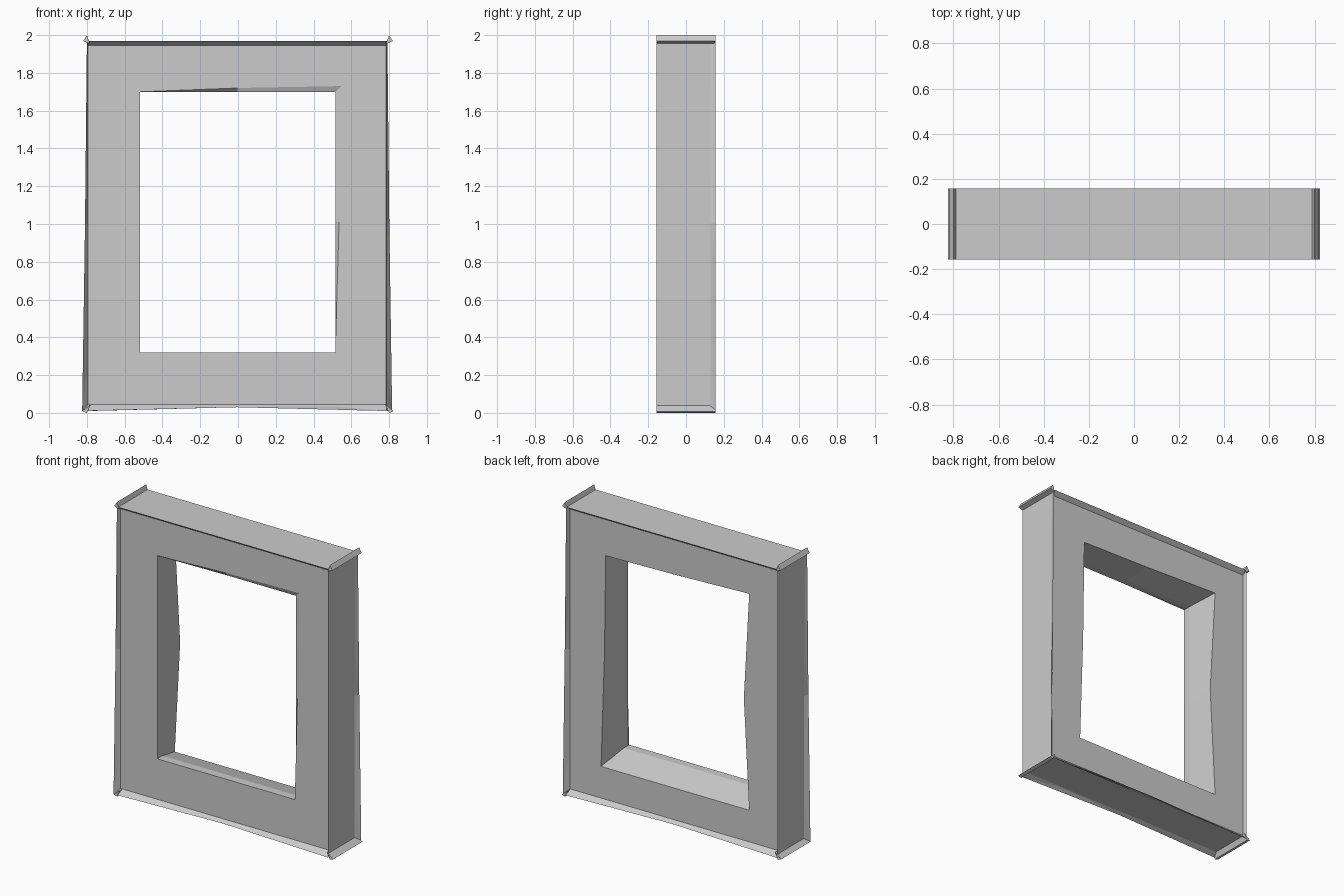
import bpy, bmesh

cube = bpy.data.objects.get("Cube")
if cube:
    bpy.data.objects.remove(cube)

# Single plain grey
grey = bpy.data.materials.new("plain_grey")
grey.use_nodes = True
colour = (0.6, 0.6, 0.6, 1)
grey.diffuse_color = colour
grey.node_tree.nodes["Principled BSDF"].inputs["Base Color"].default_value = colour

DEPTH = 0.157   # tip of the lips around the outer edge
FACE = 0.126    # flat front and back faces, set in behind the lips


def finish(bm, name):
    bmesh.ops.recalc_face_normals(bm, faces=bm.faces)
    mesh = bpy.data.meshes.new(name)
    bm.to_mesh(mesh)
    bm.free()
    mesh.materials.append(grey)
    obj = bpy.data.objects.new(name, mesh)
    bpy.context.collection.objects.link(obj)
    return obj


def ring(bm, y, rect, left=(0, 0, 0), right=(0, 0, 0), bottom=(0, 0, 0), top=(0, 0, 0)):
    """Rectangle of corners and midpoints; flares push each side outward
    (sides listed from the bottom up, bottom and top from left to right)."""
    x0, x1, z0, z1 = rect
    xm, zm = (x0 + x1) / 2, (z0 + z1) / 2
    points = [
        (x0 - left[0], z0 - bottom[0]), (xm, z0 - bottom[1]),
        (x1 + right[0], z0 - bottom[2]), (x1 + right[1], zm),
        (x1 + right[2], z1 + top[2]), (xm, z1 + top[1]),
        (x0 - left[2], z1 + top[0]), (x0 - left[1], zm),
    ]
    return [bm.verts.new((x, y, z)) for x, z in points]


def loft(bm, rings):
    """Join the rings in a closed loop."""
    for a, b in zip(rings, rings[1:] + rings[:1]):
        for i in range(len(a)):
            j = (i + 1) % len(a)
            bm.faces.new((a[i], a[j], b[j], b[i]))


# Frame body: lips and outer walls front to back, then the opening back to front
outer = (-0.797, 0.788, 0.035, 1.968)
face_edge = (-0.793, 0.784, 0.045, 1.945)
opening = (-0.518, 0.515, 0.32, 1.70)
side_flare = (0.028, 0.013, 0.003)
foot_flare = (0.025, 0.005, 0.025)
bm = bmesh.new()
loft(bm, [
    ring(bm, -DEPTH, outer, left=side_flare, bottom=foot_flare),
    ring(bm, -FACE, outer),
    ring(bm, FACE, outer),
    ring(bm, DEPTH, outer, right=side_flare, bottom=foot_flare),
    ring(bm, FACE, face_edge),
    ring(bm, FACE, opening, left=(0.045, 0.005, 0.045), right=(0.035, 0.01, 0),
         bottom=(0.06, 0.06, 0.06), top=(0.03, 0.01, 0)),
    ring(bm, -0.07, opening),
    ring(bm, -0.115, opening),
    ring(bm, -FACE, opening, right=(0, 0.02, 0.033), top=(0, 0.02, 0.03)),
    ring(bm, -FACE, face_edge),
])
finish(bm, "frame")


def fin(name, profile, side):
    """Thin three-sided strip running along a corner from front to back."""
    bm = bmesh.new()
    ends = [[bm.verts.new((side * x, y, z)) for x, z in profile]
            for y in (-DEPTH, DEPTH)]
    for end in ends:
        bm.faces.new(end)
    for i in range(3):
        j = (i + 1) % 3
        bm.faces.new((ends[0][i], ends[0][j], ends[1][j], ends[1][i]))
    finish(bm, name)


# Raised fins on the top corners, thin feet on the bottom corners
for word, side in (("left", 1), ("right", -1)):
    fin("top_fin_" + word, [(0.785, 1.955), (0.82, 1.968), (0.80, 2.0)], side)
    fin("bottom_fin_" + word, [(0.78, 0.045), (0.825, 0.008), (0.80, 0.0)], side)
